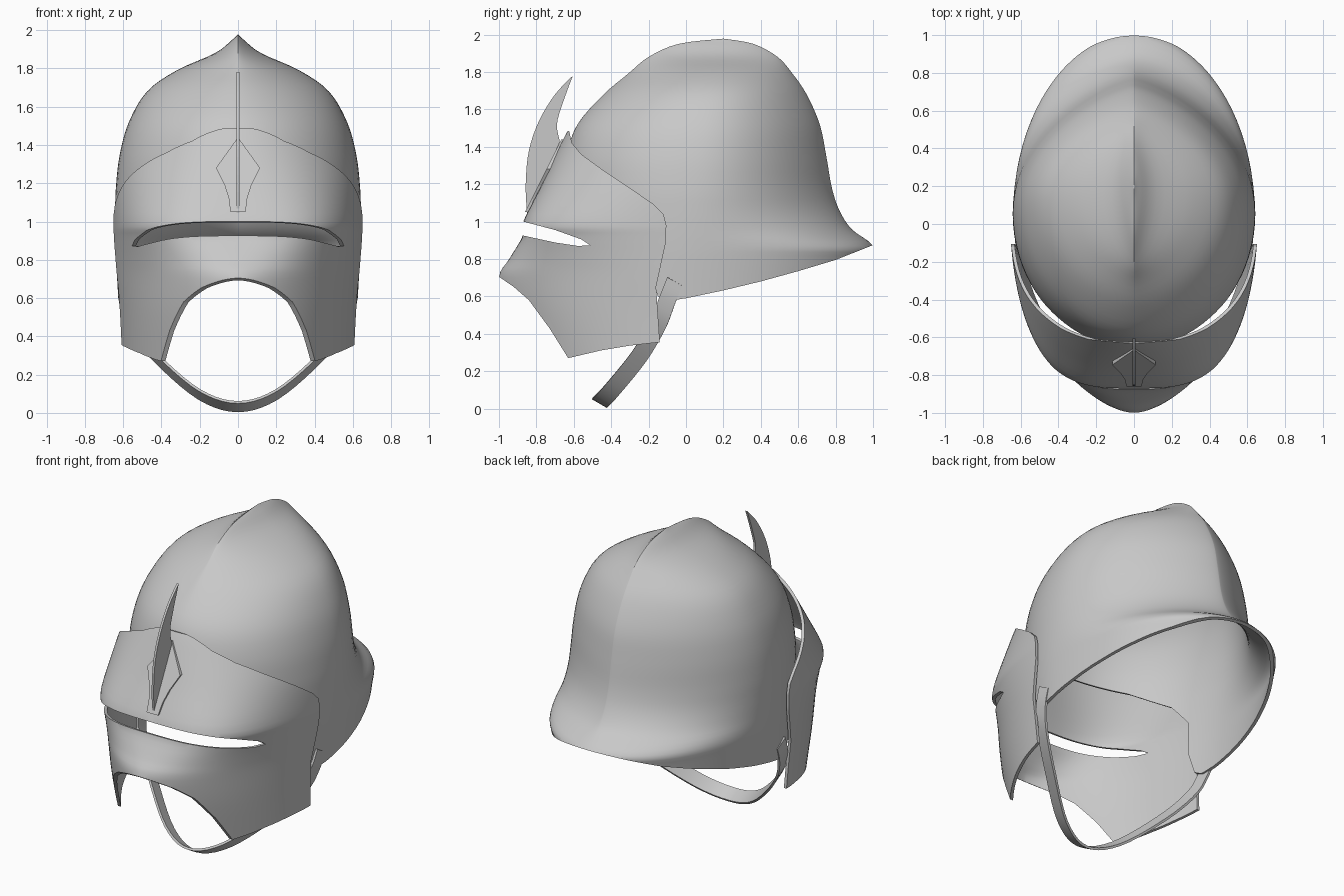
import bpy
import bmesh
import math

if "Cube" in bpy.data.objects:
    bpy.data.objects.remove(bpy.data.objects["Cube"], do_unlink=True)

steel = bpy.data.materials.new("plain_grey_steel")
steel.use_nodes = True
GREY = (0.58, 0.58, 0.58, 1)
steel.diffuse_color = GREY
steel.node_tree.nodes["Principled BSDF"].inputs["Base Color"].default_value = GREY


def make_object(name, verts, faces, fix_normals=False):
    mesh = bpy.data.meshes.new(name)
    mesh.from_pydata(verts, [], faces)
    bm = bmesh.new()
    bm.from_mesh(mesh)
    bmesh.ops.remove_doubles(bm, verts=bm.verts, dist=0.0001)
    if fix_normals:
        bmesh.ops.recalc_face_normals(bm, faces=bm.faces)
    bm.to_mesh(mesh)
    bm.free()
    mesh.materials.append(steel)
    obj = bpy.data.objects.new(name, mesh)
    bpy.context.collection.objects.link(obj)
    return obj


def activate(obj):
    bpy.ops.object.select_all(action='DESELECT')
    obj.select_set(True)
    bpy.context.view_layer.objects.active = obj


def smooth(obj, degrees=35):
    activate(obj)
    bpy.ops.object.shade_smooth_by_angle(angle=math.radians(degrees))


def spline(rows, steps):
    """Catmull-Rom samples through rows of any width."""
    out = []
    last = len(rows) - 1
    for i in range(last):
        quad = [rows[max(i - 1, 0)], rows[i], rows[i + 1], rows[min(i + 2, last)]]
        for k in range(steps):
            t = k / steps
            out.append([b + 0.5 * t * (c - a + t * (2 * a - 5 * b + 4 * c - d
                        + t * (3 * (b - c) + d - a))) for a, b, c, d in zip(*quad)])
    out.append(list(rows[-1]))
    return out


def grid_faces(rows, cols):
    return [(r * cols + c, (r + 1) * cols + c, (r + 1) * cols + c + 1, r * cols + c + 1)
            for r in range(rows - 1) for c in range(cols - 1)]


def loft(name, rows, reach, cols):
    """Stack level sections: z, front y, back y, half width, front and back pinch."""
    samples = spline(rows, 4)
    verts = []
    for z, front, back, width, pinch_front, pinch_back in samples:
        middle = 0.05 + 0.15 * max(0, (z - 0.5) / 1.478) ** 3
        for c in range(cols + 1):
            a = reach * (2 * c / cols - 1)
            a -= 0.33 * math.sin(2 * a)
            u, s = math.cos(a), math.sin(a)
            end, pinch = (front, pinch_front) if u > 0 else (back, pinch_back)
            x = math.copysign(max(width, 0) * abs(s) ** (2 * pinch), s)
            verts.append((x, middle + abs(u) * (end - middle), z))
    return make_object(name, verts, grid_faces(len(samples), cols + 1))


def prism(name, outline, place, depth):
    """Extrude an outline; place maps (a, b, offset) to a point."""
    n = len(outline)
    verts = [place(a, b, k * depth / 2) for k in (-1, 1) for a, b in outline]
    faces = [tuple(range(n)), tuple(range(2 * n - 1, n - 1, -1))]
    faces += [(i, (i + 1) % n, n + (i + 1) % n, n + i) for i in range(n)]
    return make_object(name, verts, faces, True)


def side_place(a, b, offset):
    return (offset, a, b)


def apply_modifier(obj, mod):
    activate(obj)
    bpy.ops.object.modifier_apply(modifier=mod.name)


def thicken(obj, amount, offset=-1):
    mod = obj.modifiers.new("thickness", 'SOLIDIFY')
    mod.thickness = amount
    mod.offset = offset
    apply_modifier(obj, mod)


def trim(obj, outline):
    """Keep only what lies within a side outline."""
    cutter = prism("trim_cutter", outline, side_place, 3)
    cutter.hide_render = True
    mod = obj.modifiers.new("trim", 'BOOLEAN')
    mod.operation = 'INTERSECT'
    mod.solver = 'EXACT'
    mod.object = cutter
    apply_modifier(obj, mod)
    bpy.data.objects.remove(cutter, do_unlink=True)


# Skull: keeled dome flaring into a neck guard
skull = loft("skull_dome", [
    (1.978, .2, .2, 0, .9, .9),
    (1.95, -.04, .36, .03, .9, .9),
    (1.88, -.2, .49, .12, .8, .85),
    (1.79, -.31, .57, .32, .7, .8),
    (1.68, -.44, .645, .475, .6, .78),
    (1.52, -.58, .715, .57, .53, .76),
    (1.35, -.64, .75, .618, .5, .75),
    (1.18, -.66, .78, .638, .5, .75),
    (1.06, -.66, .82, .642, .5, .72),
    (.96, -.66, .885, .642, .5, .63),
    (.87, -.66, 1, .64, .5, .52),
    (.78, -.66, .98, .636, .5, .5),
    (.5, -.66, .9, .62, .5, .5)], math.pi, 128)
thicken(skull, 0.02)
trim(skull, [(1.1, .91), (.99, .87), (.8, .795), (.6, .735), (.4, .68), (.2, .632),
             (0, .59), (-.1, .575), (-.15, .6), (-.2, .75), (-.2, .95), (-.3, 1.08),
             (-.5, 1.2), (-.8, 1.3), (-.8, 2.1), (1.1, 2.1)])
smooth(skull)

# Visor: face plate with eye slit and mouth opening
visor_rows = [(1.6, -.56, .57, .52), (1.48, -.635, .6, .5), (1.36, -.695, .634, .46),
              (1.2, -.77, .655, .38), (1, -.87, .657, .3), (.92, -.875, .655, .33),
              (.8, -.945, .65, .48), (.7, -1, .645, .6), (.5, -.97, .63, .6),
              (.2, -.88, .615, .6)]
visor = loft("visor", [(z, f, 0, w, q, q) for z, f, w, q in visor_rows], math.pi / 2, 80)
thicken(visor, 0.018)
eye_slit = [(-1.1, 1.07), (-.87, 1), (-.7, .955), (-.56, .905), (-.51, .872),
            (-.58, .87), (-.7, .888), (-.87, .925), (-1.1, .98)]
mouth = [(-1.1, .78), (-1, .705), (-.92, .65), (-.84, .58), (-.73, .43), (-.63, .27)]
rear = [(-.45, .312), (-.3, .337), (-.14, .355), (-.16, .65), (-.11, .88), (-.105, .98),
        (-.12, 1.04), (-.17, 1.09), (-.3, 1.18), (-.45, 1.28), (-.56, 1.36), (-.61, 1.42),
        (-.625, 1.485), (-1.1, 1.5)]
trim(visor, eye_slit + mouth + rear)
smooth(visor)


# Brow plate lying on the visor
def brow_place(x, z, offset):
    return (x, -0.87 + (z - 1) * 0.5 - 0.004 + offset, z)


half = [(.04, 1.05), (.048, 1.12), (.07, 1.19), (.115, 1.28)]
prism("brow_plate", half + [(0, 1.44)] + [(-x, z) for x, z in reversed(half)],
      brow_place, 0.024)

# Crest: thin curved blade
crest_front = spline([(-.85, 1.04), (-.857, 1.2), (-.84, 1.38), (-.785, 1.54),
                      (-.7, 1.68), (-.605, 1.78)], 4)
crest_back = spline([(-.605, 1.78), (-.66, 1.63), (-.69, 1.52), (-.675, 1.43)], 4)
prism("crest_blade", crest_front + crest_back[1:] + [(-.72, 1.27), (-.83, 1.04)],
      side_place, 0.014)

# Chin strap: slanted ribbon from side to side
strap_half = [(.622, -.06, .68), (.61, -.1, .58), (.56, -.15, .45), (.42, -.25, .28),
              (.2, -.4, .095)]
path = spline(strap_half + [(0, -.46, .033)]
              + [(-x, y, z) for x, y, z in reversed(strap_half)], 5)
edges = [(x, y + k * 0.04, z - k * 0.023) for x, y, z in path for k in (-1, 1)]
strap = make_object("chin_strap", edges, grid_faces(len(path), 2))
thicken(strap, 0.014, 0)
smooth(strap)
